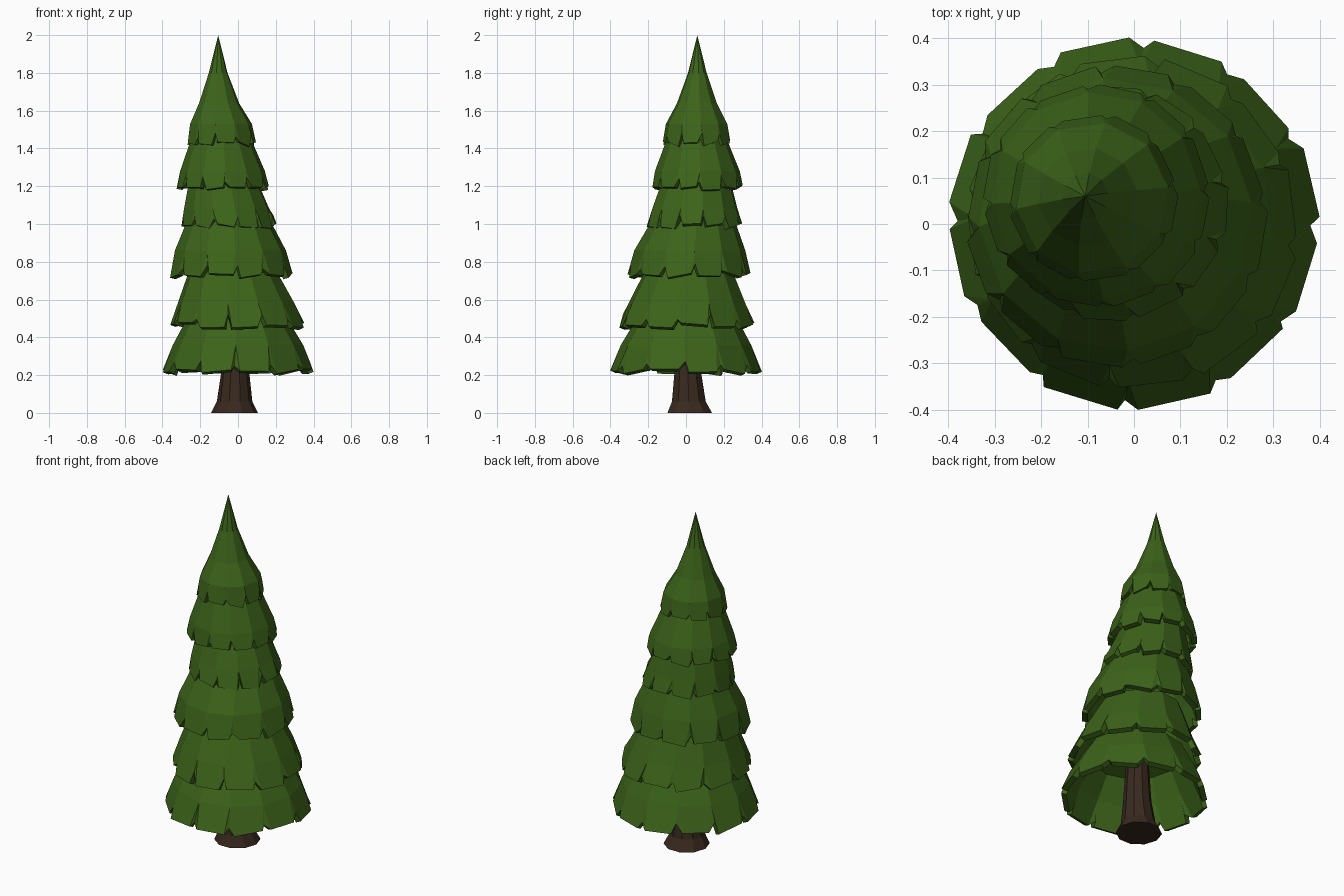
import bpy, bmesh, math, random

if "Cube" in bpy.data.objects:
    bpy.data.objects.remove(bpy.data.objects["Cube"])

random.seed(4)


def material(name, rgb):
    m = bpy.data.materials.new(name)
    m.diffuse_color = (*rgb, 1)
    m.use_nodes = True
    m.node_tree.nodes["Principled BSDF"].inputs["Base Color"].default_value = m.diffuse_color
    return m


GREEN = material("needles", (0.045, 0.125, 0.01))
BROWN = material("bark", (0.04, 0.022, 0.013))


def finish(name, bm, mat):
    bmesh.ops.recalc_face_normals(bm, faces=bm.faces)
    me = bpy.data.meshes.new(name)
    bm.to_mesh(me)
    bm.free()
    ob = bpy.data.objects.new(name, me)
    me.materials.append(mat)
    bpy.context.collection.objects.link(ob)
    return ob


def ring(bm, n, x, y, z, r, phase=0):
    out = []
    for i in range(n):
        a = phase + math.tau * i / n
        out.append(bm.verts.new((x + r * math.cos(a), y + r * math.sin(a), z)))
    return out


def bridge(bm, a, b):
    n = len(a)
    for i in range(n):
        j = (i + 1) % n
        bm.faces.new((a[i], a[j], b[j], b[i]))


def tier(name, n, phase, rim, rings, apex):
    """Skirt of n lobes split by V notches; rim and rings are (x, y, z, radius)."""
    bm = bmesh.new()
    phase = math.radians(phase)
    step = math.tau / n
    loops = [ring(bm, n, *r, phase) for r in rings]
    x, y, z, r = rim

    def point(a, rad, h):
        return bm.verts.new((x + rad * math.cos(a), y + rad * math.sin(a), h))

    notches = [point(phase + step * (i + random.uniform(-.06, .06)),
                     r * 0.945, z + random.uniform(.035, .07)) for i in range(n)]
    # lobes hanging between neighbouring notches
    for i in range(n):
        j = (i + 1) % n
        a = phase + step * i
        rad = r * random.uniform(.97, 1.0)
        left = point(a + step * random.uniform(.1, .18), rad, z + random.uniform(-.005, .025))
        right = point(a + step * random.uniform(.82, .9), rad, z + random.uniform(-.005, .025))
        bm.faces.new((loops[0][i], notches[i], left))
        bm.faces.new((loops[0][i], left, right, loops[0][j]))
        bm.faces.new((loops[0][j], right, notches[j]))
    for a, b in zip(loops, loops[1:]):
        bridge(bm, a, b)
    tip = bm.verts.new(apex)
    for i in range(n):
        bm.faces.new((loops[-1][i], loops[-1][(i + 1) % n], tip))
    ob = finish(name, bm, GREEN)
    s = ob.modifiers.new("thickness", 'SOLIDIFY')
    s.thickness = 0.03
    s.offset = -1


# foliage tiers, bottom to top
tier("foliage_tier_1", 12, -92, (0, 0, .21, .402),
     [(0, 0, .36, .345), (-.005, .005, .5, .265)], (-.01, .01, .58))
tier("foliage_tier_2", 12, -98, (-.003, .003, .455, .36),
     [(-.01, .005, .58, .312), (-.03, .015, .77, .225)], (-.03, .02, .85))
tier("foliage_tier_3", 12, -85, (-.037, .017, .72, .328),
     [(-.04, .02, .86, .295), (-.05, .04, 1.03, .215)], (-.05, .04, 1.1))
tier("foliage_tier_4", 12, -79, (-.05, .045, .98, .256),
     [(-.06, .047, 1.08, .23), (-.08, .055, 1.24, .18)], (-.08, .055, 1.32))
tier("foliage_tier_5", 12, -86, (-.08, .06, 1.18, .245),
     [(-.082, .06, 1.28, .225), (-.09, .057, 1.46, .155)], (-.09, .057, 1.55))
tier("foliage_top", 10, -100, (-.088, .056, 1.415, .184),
     [(-.09, .056, 1.53, .165), (-.1, .058, 1.64, .107), (-.105, .06, 1.8, .05)],
     (-.105, .06, 2.0))

# flared trunk
bm = bmesh.new()
loops = [ring(bm, 10, *p) for p in [(-.018, .02, 0, .124), (-.018, .015, .06, .094),
                                   (-.015, .01, .2, .076), (-.015, .01, .54, .055)]]
for a, b in zip(loops, loops[1:]):
    bridge(bm, a, b)
bm.faces.new(loops[0])
bm.faces.new(loops[-1])
finish("trunk", bm, BROWN)
